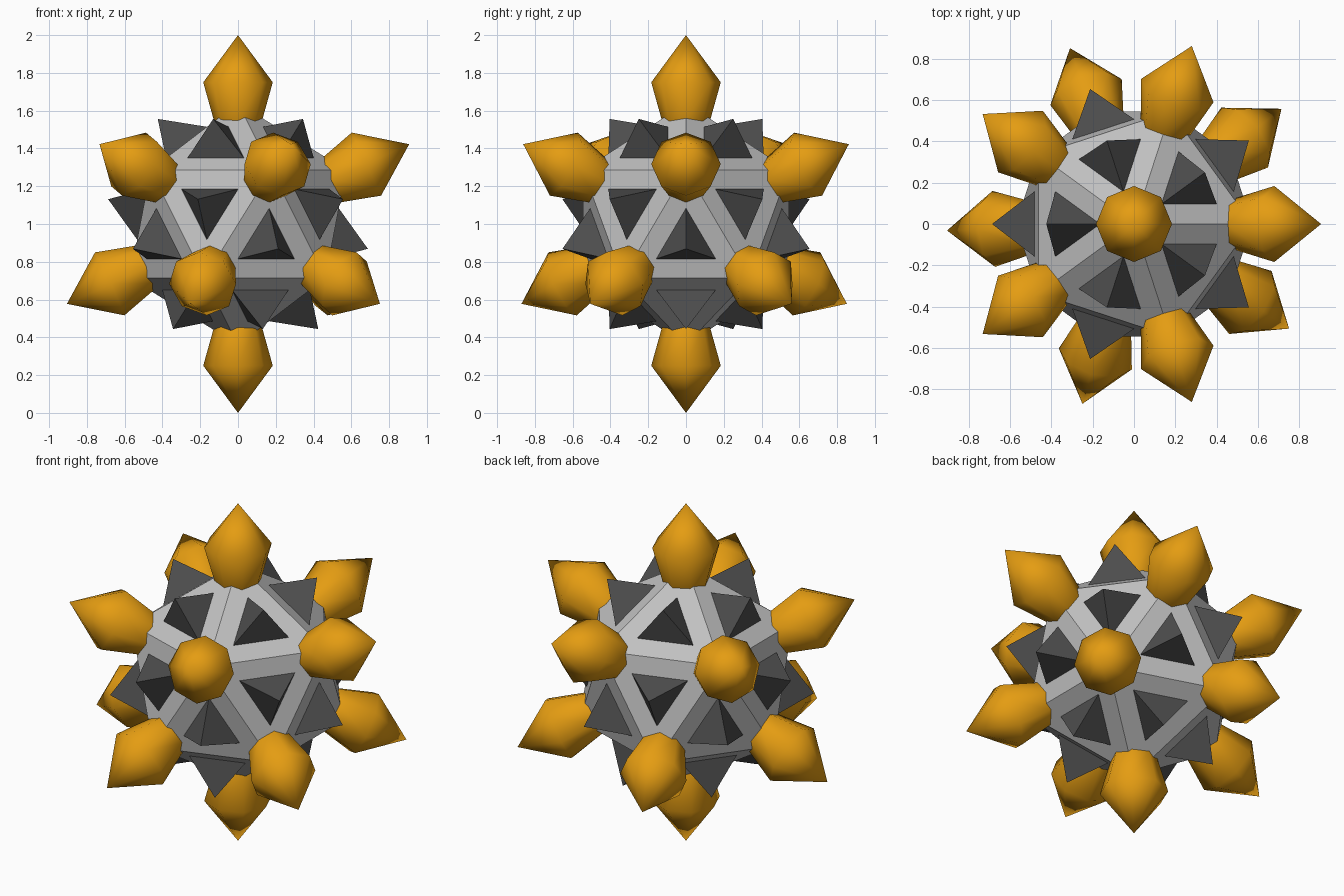
import bpy, bmesh, math
from mathutils import Vector, Matrix

if "Cube" in bpy.data.objects:
    bpy.data.objects.remove(bpy.data.objects["Cube"])

CENTRE = Vector((0, 0, 1))


def material(name, rgb):
    m = bpy.data.materials.new(name)
    m.diffuse_color = (*rgb, 1)
    m.use_nodes = True
    m.node_tree.nodes["Principled BSDF"].inputs["Base Color"].default_value = m.diffuse_color
    return m


def add_object(name, bm, mats):
    mesh = bpy.data.meshes.new(name)
    bmesh.ops.recalc_face_normals(bm, faces=bm.faces)
    bm.to_mesh(mesh)
    bm.free()
    for m in mats:
        mesh.materials.append(m)
    ob = bpy.data.objects.new(name, mesh)
    bpy.context.collection.objects.link(ob)
    return ob


grey = material("light grey", (0.53, 0.53, 0.53))
dark = material("dark grey", (0.075, 0.075, 0.075))
amber = material("amber", (0.78, 0.335, 0.006))

# Core: icosahedron with an inset pyramid stud on each of its 20 faces
R, STUD_TIP, SCALE = 0.64, 0.70, 0.468
bm = bmesh.new()
bmesh.ops.create_icosphere(bm, subdivisions=1, radius=R)
inner = list(bm.faces)
face_dist = inner[0].calc_center_median().length
edge = bm.edges[:][0].calc_length()
bmesh.ops.inset_individual(bm, faces=inner, use_even_offset=True,
                           thickness=edge / (2 * math.sqrt(3)) * (1 - SCALE))
poked = bmesh.ops.poke(bm, faces=inner, offset=STUD_TIP - face_dist)
for f in poked["faces"]:
    f.material_index = 1
core = add_object("studded_core", bm, [grey, dark])
core.location = CENTRE

# Bulb spikes: eight-sided smooth buds, (distance from centre, radius)
PROFILE = [(0.45, 0.095), (0.55, 0.128), (0.75, 0.184)]
SIDES = 8


def bulb(name, direction):
    bm = bmesh.new()
    rings = [[bm.verts.new((r * math.cos(2 * math.pi * i / SIDES),
                            r * math.sin(2 * math.pi * i / SIDES), d))
              for i in range(SIDES)] for d, r in PROFILE]
    tip = bm.verts.new((0, 0, 1))
    for i in range(SIDES):
        j = (i + 1) % SIDES
        for a, b in zip(rings, rings[1:]):
            bm.faces.new((a[i], a[j], b[j], b[i]))
        bm.faces.new((rings[-1][i], rings[-1][j], tip))
    bm.faces.new(rings[0][::-1])
    for f in bm.faces:
        f.smooth = True
    ob = add_object(name, bm, [amber])
    ob.matrix_world = (Matrix.Translation(CENTRE)
                       @ direction.to_track_quat('Z', 'Y').to_matrix().to_4x4())


bulb("bulb_top", Vector((0, 0, 1)))
bulb("bulb_bottom", Vector((0, 0, -1)))
for row, elev, start in (("upper", 25, 0), ("lower", -25, 38)):
    for k in range(5):
        a, e = math.radians(start + 72 * k), math.radians(elev)
        bulb(f"bulb_{row}_{k + 1}", Vector((math.cos(e) * math.cos(a),
                                            math.cos(e) * math.sin(a),
                                            math.sin(e))))
